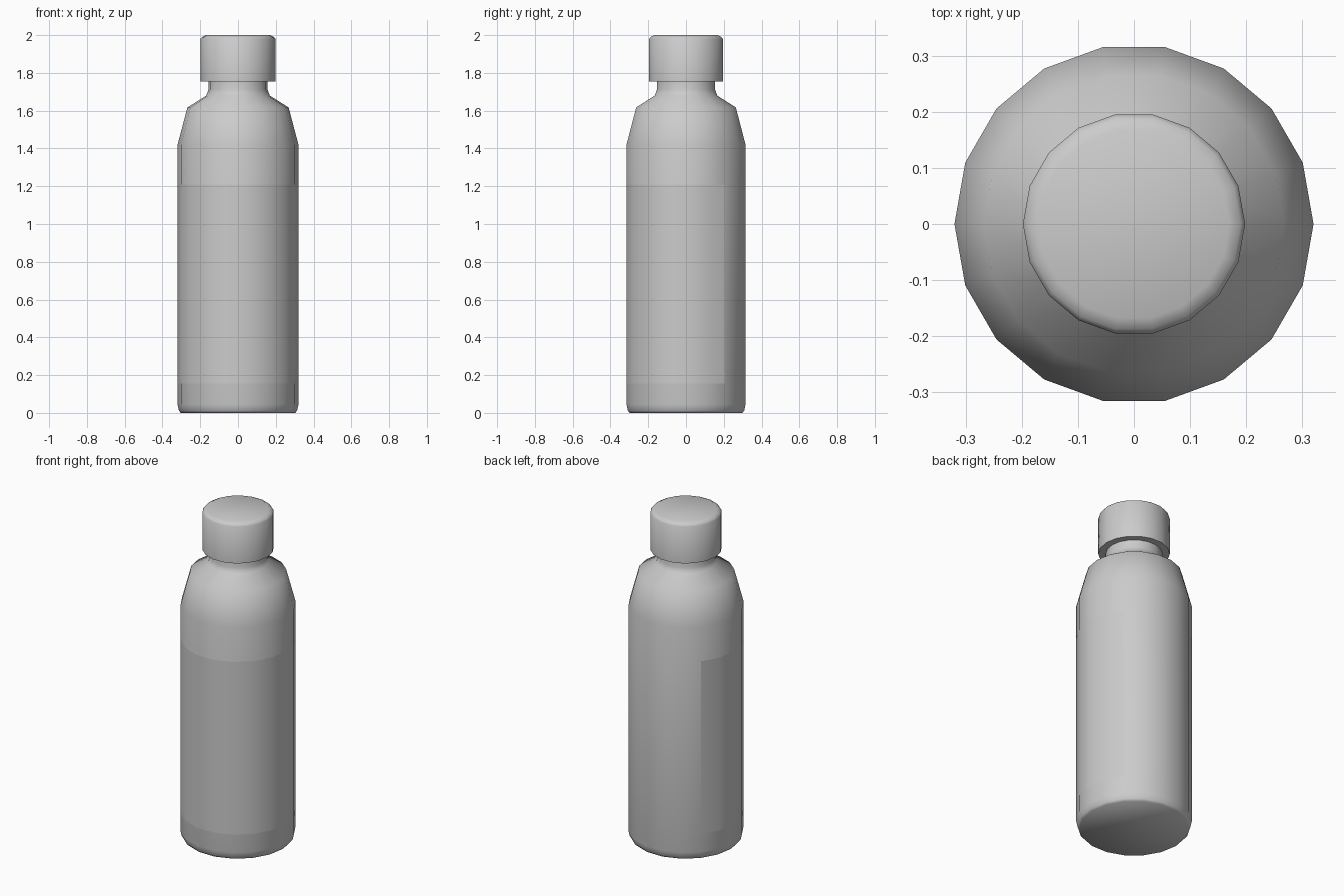
import bpy, bmesh, math

if "Cube" in bpy.data.objects:
    bpy.data.objects.remove(bpy.data.objects["Cube"])

SIDES = 18


def finish(name, bm, angle=55):
    bmesh.ops.recalc_face_normals(bm, faces=bm.faces)
    mesh = bpy.data.meshes.new(name)
    bm.to_mesh(mesh)
    bm.free()
    obj = bpy.data.objects.new(name, mesh)
    bpy.context.collection.objects.link(obj)
    bpy.ops.object.select_all(action='DESELECT')
    obj.select_set(True)
    bpy.context.view_layer.objects.active = obj
    bpy.ops.object.shade_smooth_by_angle(angle=math.radians(angle))
    return obj


def ring(bm, r, z, steps):
    return [bm.verts.new((r * math.cos(math.tau * i / SIDES),
                          r * math.sin(math.tau * i / SIDES), z)) for i in steps]


def lathe(name, profile):
    """Closed 18-sided solid from (radius, height) points."""
    bm = bmesh.new()
    rings = [ring(bm, r, z, range(SIDES)) for r, z in profile]
    for a, b in zip(rings, rings[1:]):
        for i in range(SIDES):
            j = (i + 1) % SIDES
            bm.faces.new((a[i], a[j], b[j], b[i]))
    bm.faces.new(rings[0][::-1])
    bm.faces.new(rings[-1])
    return finish(name, bm)


# Bottle: base bevel, straight wall, shoulder and neck
lathe("bottle_body", [(0.303, 0), (0.313, 0.012), (0.32, 0.045), (0.32, 1.42),
                      (0.268, 1.617), (0.168, 1.68), (0.157, 1.71), (0.157, 1.765)])

# Screw cap with a small top bevel
lathe("cap", [(0.198, 1.755), (0.198, 1.98), (0.19, 1.99), (0.17, 2.0)])

# Label: thin sleeve round the front and sides, open at the back
bm = bmesh.new()
steps = range(7, 21)
low = ring(bm, 0.321, 0.155, steps)
high = ring(bm, 0.321, 1.21, steps)
for i in range(len(low) - 1):
    bm.faces.new((low[i], low[i + 1], high[i + 1], high[i]))
label = finish("label", bm)
# make sure the sleeve faces outward
if label.data.polygons[0].normal.dot(label.data.polygons[0].center) < 0:
    label.data.flip_normals()
